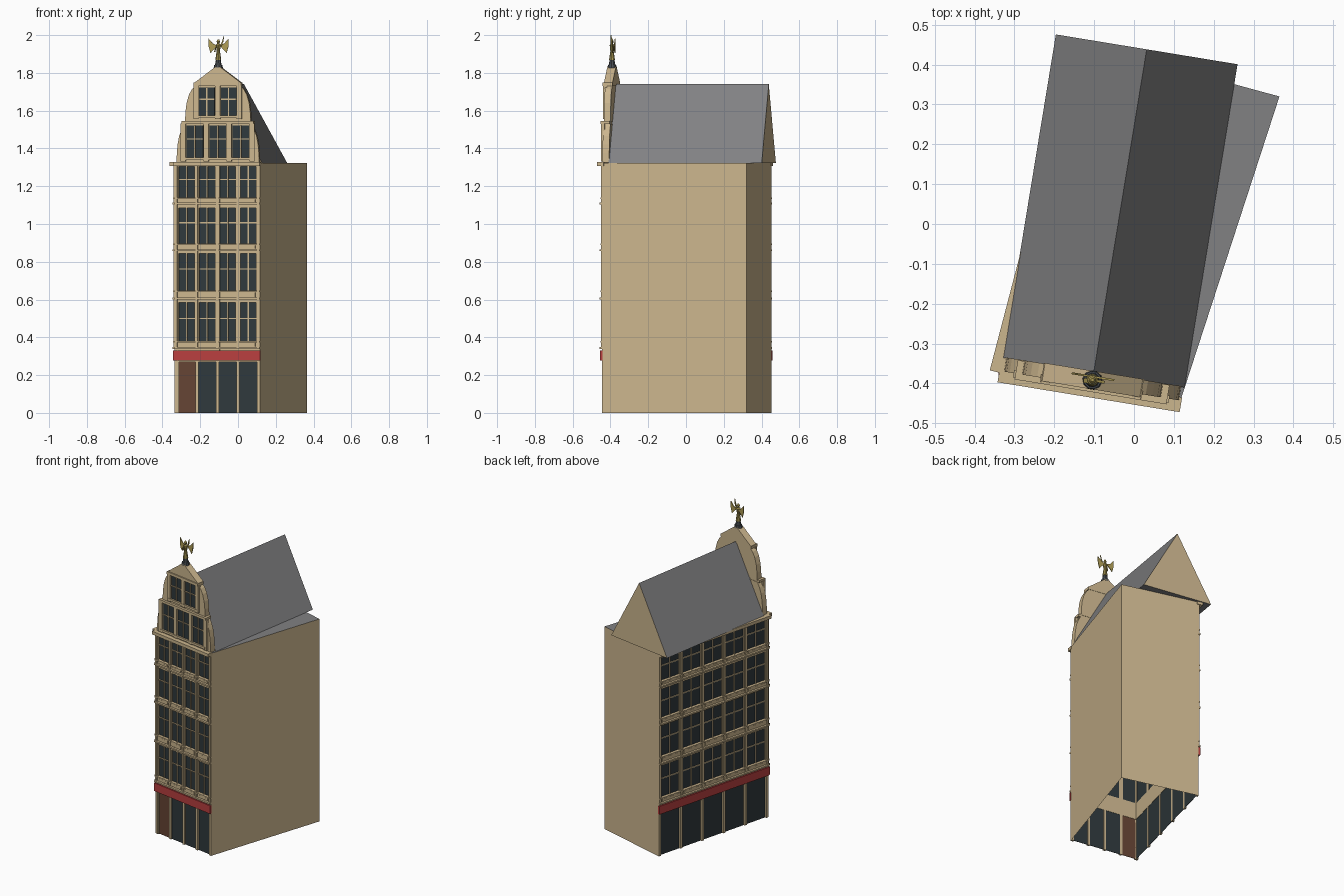
import bpy, bmesh, math
from mathutils import Vector

if "Cube" in bpy.data.objects:
    bpy.data.objects.remove(bpy.data.objects["Cube"])


def material(name, col):
    m = bpy.data.materials.new(name)
    m.diffuse_color = (*col, 1)
    m.use_nodes = True
    m.node_tree.nodes["Principled BSDF"].inputs["Base Color"].default_value = m.diffuse_color
    return m


STONE = material("tan stone", (0.60, 0.465, 0.27))
SLATE = material("roof grey", (0.22, 0.22, 0.225))
GLASS = material("dark glass", (0.028, 0.040, 0.045))
RED = material("red fascia", (0.48, 0.05, 0.05))
BROWN = material("brown door", (0.13, 0.058, 0.034))
GOLD = material("old gold", (0.42, 0.33, 0.09))
IRON = material("dark pedestal", (0.07, 0.08, 0.09))

# Footprint corners: front left, front right, back right, back left
FL, FR = Vector((-0.335, -0.371)), Vector((0.116, -0.445))
BR, BL = Vector((0.365, 0.32)), Vector((-0.12, 0.452))


class Part:
    """Mesh gathered in a facade frame: u along the wall, o outward, z up."""

    def __init__(self, name, mats, a=FL, b=FR):
        self.name, self.mats, self.bm = name, mats, bmesh.new()
        self.a, self.len = a, (b - a).length
        self.u = (b - a).normalized()
        self.n = Vector((self.u.y, -self.u.x))

    def p(self, u, o, z):
        q = self.a + self.u * u + self.n * o
        return Vector((q.x, q.y, z))

    def prism(self, pts, o0, o1, mat=0):
        f = [self.bm.verts.new(self.p(u, o1, z)) for u, z in pts]
        g = [self.bm.verts.new(self.p(u, o0, z)) for u, z in pts]
        k = len(pts)
        fs = [self.bm.faces.new(f), self.bm.faces.new(g[::-1])]
        for i in range(k):
            j = (i + 1) % k
            fs.append(self.bm.faces.new((f[j], f[i], g[i], g[j])))
        for x in fs:
            x.material_index = mat
        return fs

    def box(self, u0, u1, z0, z1, o0, o1, mat=0):
        self.prism([(u0, z0), (u1, z0), (u1, z1), (u0, z1)], o0, o1, mat)

    def cone(self, u, o, z0, z1, r0, r1, mat=0, seg=10):
        a, b = [[self.bm.verts.new(self.p(u + r * math.cos(t * math.tau / seg),
                o + r * math.sin(t * math.tau / seg), z)) for t in range(seg)]
                for r, z in ((r0, z0), (r1, z1))]
        fs = [self.bm.faces.new(a), self.bm.faces.new(b)]
        fs += [self.bm.faces.new((a[i], a[(i + 1) % seg], b[(i + 1) % seg], b[i])) for i in range(seg)]
        for x in fs:
            x.material_index = mat

    def done(self, recalc=True):
        if recalc:
            bmesh.ops.recalc_face_normals(self.bm, faces=self.bm.faces[:])
        me = bpy.data.meshes.new(self.name)
        self.bm.to_mesh(me)
        self.bm.free()
        for m in self.mats:
            me.materials.append(m)
        ob = bpy.data.objects.new(self.name, me)
        bpy.context.collection.objects.link(ob)


# Plain rear walls and flat top, open underneath
H = 1.322
body = Part("plain_walls", [STONE, SLATE])
lo = [body.bm.verts.new((c.x, c.y, 0)) for c in (FR, BR, BL)]
hi = [body.bm.verts.new((c.x, c.y, H)) for c in (FR, BR, BL, FL)]
body.bm.faces.new((lo[0], lo[1], hi[1], hi[0]))
body.bm.faces.new((lo[1], lo[2], hi[2], hi[1]))
body.bm.faces.new(hi).material_index = 1
body.done(False)

# Storeys: window bottom and top heights
STOREYS = [(0.38, 0.585), (0.648, 0.845), (0.898, 1.085), (1.14, 1.305)]
CORNICES = [0.338, 0.60, 0.856, 1.103]


def window(part, panes, u0, u1, z0, z1, o, cols=2):
    """Frame and glazing bars standing in front of the glass."""
    for i in range(1, cols):
        c = u0 + (u1 - u0) * i / cols
        part.box(c - 0.003, c + 0.003, z0, z1, o, o + 0.007)
    t = z0 + (z1 - z0) * 0.58
    part.box(u0, u1, t - 0.003, t + 0.003, o, o + 0.006)
    panes.box(u0, u1, z0, z1, o - 0.002, o)


def facade(label, a, b, bays, door):
    wall = Part(label + "_stonework", [STONE], a, b)
    panes = Part(label + "_glass", [GLASS, BROWN], a, b)
    L = wall.len
    edge = 0.008
    w = (L - 2 * edge) / bays
    # piers, wider at the upper storeys
    for i in range(bays + 1):
        c = edge + w * i
        for hw, z0, z1, o in ((0.008, 0, 0.33, 0), (0.013, 0.33, H, 0), (0.006, 0.35, 1.31, 0.006)):
            wall.box(max(0, c - hw), min(L, c + hw), z0, z1, -0.014, o)
    # spandrels between window rows
    tops = [0.27] + [s[1] for s in STOREYS]
    bots = [s[0] for s in STOREYS] + [H]
    for z0, z1 in zip(tops, bots):
        wall.box(0, L, z0, z1, -0.014, -0.001)
    for (z0, z1), c in zip(STOREYS, CORNICES):
        wall.box(0, L, c, c + 0.010, -0.01, 0.013)
        wall.box(0, L, z0 - 0.008, z0, -0.01, 0.009)
        for i in range(bays):
            u0, u1 = edge + w * i + 0.013, edge + w * (i + 1) - 0.013
            wall.box(u0 + 0.004, u1 - 0.004, c + 0.014, z0 - 0.011, -0.005, 0.005)
            window(wall, panes, u0, u1, z0, z1, -0.010)
    # shop front
    for i in range(bays):
        panes.box(edge + w * i, edge + w * (i + 1), 0, 0.272, -0.012, -0.010,
                  1 if door and i == 0 else 0)
    if door:
        wall.box(0, 0.022, 0, 0.27, -0.012, 0)
    # main cornice
    wall.box(-0.003, L + 0.003, 1.306, 1.327, -0.01, 0.027)
    wall.done()
    panes.done()
    sign = Part(label + "_fascia", [RED], a, b)
    sign.box(-0.004, L + 0.002, 0.277, 0.33, -0.002, 0.009)
    sign.done()


facade("front", FL, FR, 4, True)
facade("side", BL, FL, 5, False)

# Pitched roof with stone back gable
roof = Part("pitched_roof", [SLATE, STONE])
fs = roof.prism([(0, H + 0.002), (0.462, H + 0.002), (0.231, 1.74)], -0.858, -0.036)
fs[0].material_index = fs[1].material_index = 1
roof.done()

# Curved front gable: half outline (distance from centre, height), mirrored
C = 0.231
gable = Part("front_gable", [STONE])
lower = [(0.222, 1.325), (0.220, 1.375), (0.216, 1.42), (0.208, 1.465), (0.195, 1.50), (0.178, 1.53)]
upper = [(0.176, 1.54), (0.174, 1.59), (0.168, 1.64), (0.155, 1.685), (0.138, 1.715), (0.115, 1.735)]
for half in (lower, upper):
    gable.prism([(C + d, z) for d, z in half] + [(C - d, z) for d, z in half[::-1]], -0.038, -0.002)
gable.box(C - 0.193, C + 0.193, 1.529, 1.545, -0.036, 0.013)
gable.box(C - 0.127, C + 0.127, 1.73, 1.748, -0.04, 0.013)
gable.prism([(C - 0.127, 1.746), (C + 0.127, 1.746), (C + 0.012, 1.832), (C - 0.012, 1.832)], -0.040, 0.006)

# Gable windows with piers and sills
gpanes = Part("gable_glass", [GLASS])
for n, pitch, ww, z0, z1 in ((3, 0.123, 0.09, 1.352, 1.522), (2, 0.116, 0.083, 1.575, 1.722)):
    for i in range(n):
        c = C + (i - (n - 1) / 2) * pitch
        window(gable, gpanes, c - ww / 2, c + ww / 2, z0, z1, 0)
    for i in range(n + 1):
        c = C + (i - n / 2) * pitch
        h = (pitch - ww) / 2 - 0.003
        gable.box(c - h, c + h, z0 - 0.02, z1 + 0.01, -0.01, 0.009)
    gable.box(C - n * pitch / 2, C + n * pitch / 2, z0 - 0.014, z0, -0.01, 0.011)
gable.done()
gpanes.done()

# Winged rooftop figure on a dark pedestal
fig = Part("winged_figure", [GOLD, IRON])
M = -0.017
fig.cone(C, M, 1.825, 1.842, 0.025, 0.022, 1)
fig.cone(C, M, 1.842, 1.868, 0.018, 0.013, 1)
fig.cone(C, M, 1.868, 1.915, 0.016, 0.009)
fig.cone(C, M, 1.915, 1.948, 0.009, 0.013)
fig.cone(C, M, 1.948, 1.956, 0.012, 0.004)
fig.cone(C, M, 1.955, 1.967, 0.006, 0.009)
fig.cone(C, M, 1.967, 1.978, 0.009, 0.004)
for s in (-1, 1):
    fig.prism([(C + s * d, z) for d, z in ((0.006, 1.945), (0.030, 1.955), (0.054, 1.982),
              (0.053, 1.94), (0.043, 1.905), (0.030, 1.92))], M - 0.011, M - 0.006)
fig.prism([(C + 0.008, 1.94), (C + 0.014, 1.936), (C + 0.027, 1.965), (C + 0.031, 2.0), (C + 0.021, 1.968)],
          M - 0.003, M + 0.004)
fig.prism([(C - 0.008, 1.945), (C - 0.014, 1.938), (C - 0.022, 1.91), (C - 0.016, 1.912)], M - 0.002, M + 0.010)
fig.done()
